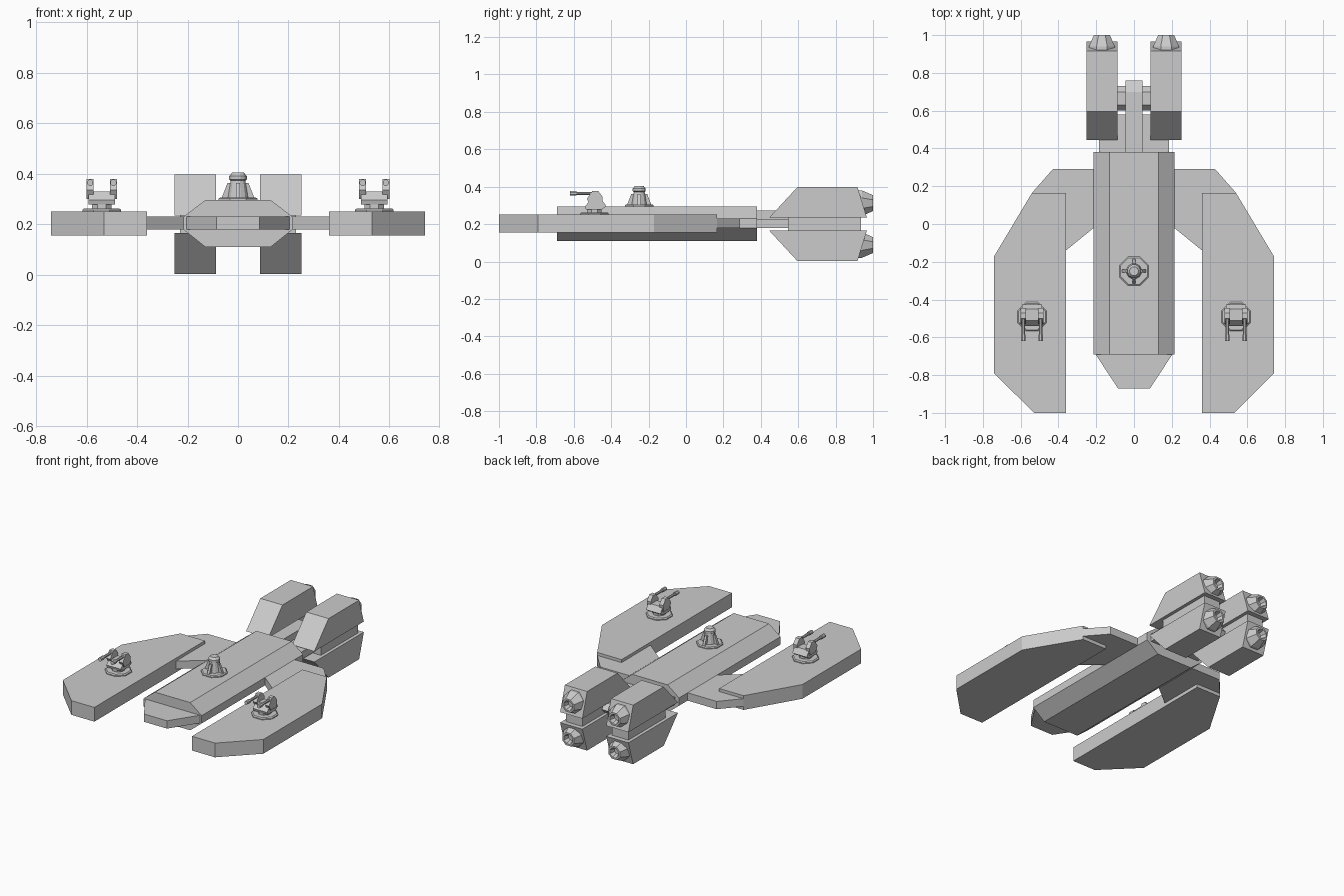
import bpy, bmesh, math
from mathutils import Matrix, Vector

if "Cube" in bpy.data.objects:
    bpy.data.objects.remove(bpy.data.objects["Cube"])

grey = bpy.data.materials.new("hull_grey")
grey.diffuse_color = (0.6, 0.6, 0.6, 1)
grey.use_nodes = True
grey.node_tree.nodes["Principled BSDF"].inputs["Base Color"].default_value = grey.diffuse_color


def finish(name, bm):
    bmesh.ops.recalc_face_normals(bm, faces=bm.faces)
    me = bpy.data.meshes.new(name)
    bm.to_mesh(me)
    bm.free()
    me.materials.append(grey)
    ob = bpy.data.objects.new(name, me)
    bpy.context.collection.objects.link(ob)
    return ob


def prism(name, pts, axis, lo, hi):
    """Extrude a 2D outline along an axis (x: pts are y,z; y: x,z; z: x,y)."""
    put = {"x": lambda a, b, t: (t, a, b),
           "y": lambda a, b, t: (a, t, b),
           "z": lambda a, b, t: (a, b, t)}[axis]
    bm = bmesh.new()
    v0 = [bm.verts.new(put(a, b, lo)) for a, b in pts]
    v1 = [bm.verts.new(put(a, b, hi)) for a, b in pts]
    bm.faces.new(v0)
    bm.faces.new(v1)
    for i in range(len(pts)):
        j = (i + 1) % len(pts)
        bm.faces.new((v0[i], v0[j], v1[j], v1[i]))
    return finish(name, bm)


def box(name, x0, x1, y0, y1, z0, z1):
    return prism(name, [(x0, y0), (x1, y0), (x1, y1), (x0, y1)], "z", z0, z1)


def lathe(name, rings, centre, axis="z", n=8):
    """Stack of n-sided rings (radius, height) along an axis, capped at both ends."""
    bm = bmesh.new()
    c = Vector(centre)
    loops = []
    for r, h in rings:
        loop = []
        for i in range(n):
            a = 2 * math.pi * (i + 0.5) / n
            u, v = r * math.cos(a), r * math.sin(a)
            p = (u, v, h) if axis == "z" else (u, h, v)
            loop.append(bm.verts.new(c + Vector(p)))
        loops.append(loop)
    for a, b in zip(loops, loops[1:]):
        for i in range(n):
            j = (i + 1) % n
            bm.faces.new((a[i], a[j], b[j], b[i]))
    bm.faces.new(loops[0])
    bm.faces.new(loops[-1])
    return finish(name, bm)


# Central hull, nose slab and rear plate
prism("hull", [(-.13, .295), (.13, .295), (.215, .23), (.215, .178),
               (.13, .11), (-.13, .11), (-.215, .178), (-.215, .23)], "y", -.69, .38)
prism("nose", [(-.21, -.68), (-.085, -.87), (.085, -.87), (.21, -.68)], "z", .178, .23)
box("rear_plate", -.185, .185, .37, .58, .178, .228)

# Tail spine and the crossbar joining the engines
prism("tail_spine", [(.37, .18), (.37, .273), (.70, .273), (.76, .235), (.76, .18)],
      "x", -.045, .045)
prism("engine_crossbar", [(.60, .20), (.63, .235), (.70, .235), (.73, .20),
                          (.70, .168), (.63, .168)], "x", -.12, .12)

for s, side in ((-1, "left"), (1, "right")):
    # Wing and the arm that carries it
    prism("wing_" + side, [(s * x, y) for x, y in (
        (.36, .165), (.54, .165), (.74, -.17), (.74, -.79), (.53, -1), (.36, -1))],
        "z", .155, .25)
    prism("wing_arm_" + side, [(s * x, y) for x, y in (
        (.20, .29), (.43, .29), (.54, .165), (.54, -.14), (.36, -.14), (.20, -.01))],
        "z", .178, .23)

    # Engine pair, mirrored about z = 0.2
    box("engine_link_" + side, s * .11, s * .23, .545, .935, .16, .24)
    for m, level in ((1, "upper"), (-1, "lower")):
        z = lambda h: .2 + m * h
        prism(f"engine_{level}_{side}", [
            (.445, z(.035)), (.595, z(.197)), (.917, z(.197)), (.967, z(.035))],
            "x", s * .088, s * .252)
        lathe(f"nozzle_{level}_{side}",
              [(.074, .92), (.074, .94), (.046, 1.0), (.034, 1.0), (.022, .965)],
              (s * .17, 0, z(.112)), "y")

    # Twin-gun turret on the wing
    cx, cy = s * .54, -.49
    lathe("turret_base_" + side, [(.083, .245), (.083, .256), (.076, .262)], (cx, cy, 0))
    lathe("turret_pedestal_" + side, [(.042, .255), (.042, .285)], (cx, cy, 0))
    prism("turret_body_" + side, [(cy + y, z) for y, z in (
        (-.045, .278), (.04, .278), (.065, .295), (.04, .33), (-.02, .33), (-.05, .295))],
        "x", cx - .053, cx + .053)
    for t, part in ((-1, "a"), (1, "b")):
        gx = cx + t * .046
        prism(f"gun_cheek_{side}_{part}", [(cy + y, z) for y, z in (
            (-.02, .30), (-.04, .335), (-.01, .378), (.02, .378), (.045, .345), (.04, .30))],
            "x", gx - .014, gx + .014)
        lathe(f"gun_barrel_{side}_{part}",
              [(.009, 0), (.009, -.095), (.013, -.095), (.013, -.13)],
              (gx, cy, .364), "y")

# Centre sensor tower with four fins
lathe("tower_base", [(.083, .29), (.083, .301), (.076, .306)], (0, -.25, 0))
lathe("tower_core", [(.042, .30), (.030, .372), (.036, .376), (.036, .39), (.024, .404)],
      (0, -.25, 0), n=12)
fin = [(-.066, .30), (-.042, .362), (.042, .362), (.066, .30)]
prism("tower_fin_side", fin, "y", -.258, -.242)
prism("tower_fin_front", [(a - .25, b) for a, b in fin], "x", -.008, .008)
